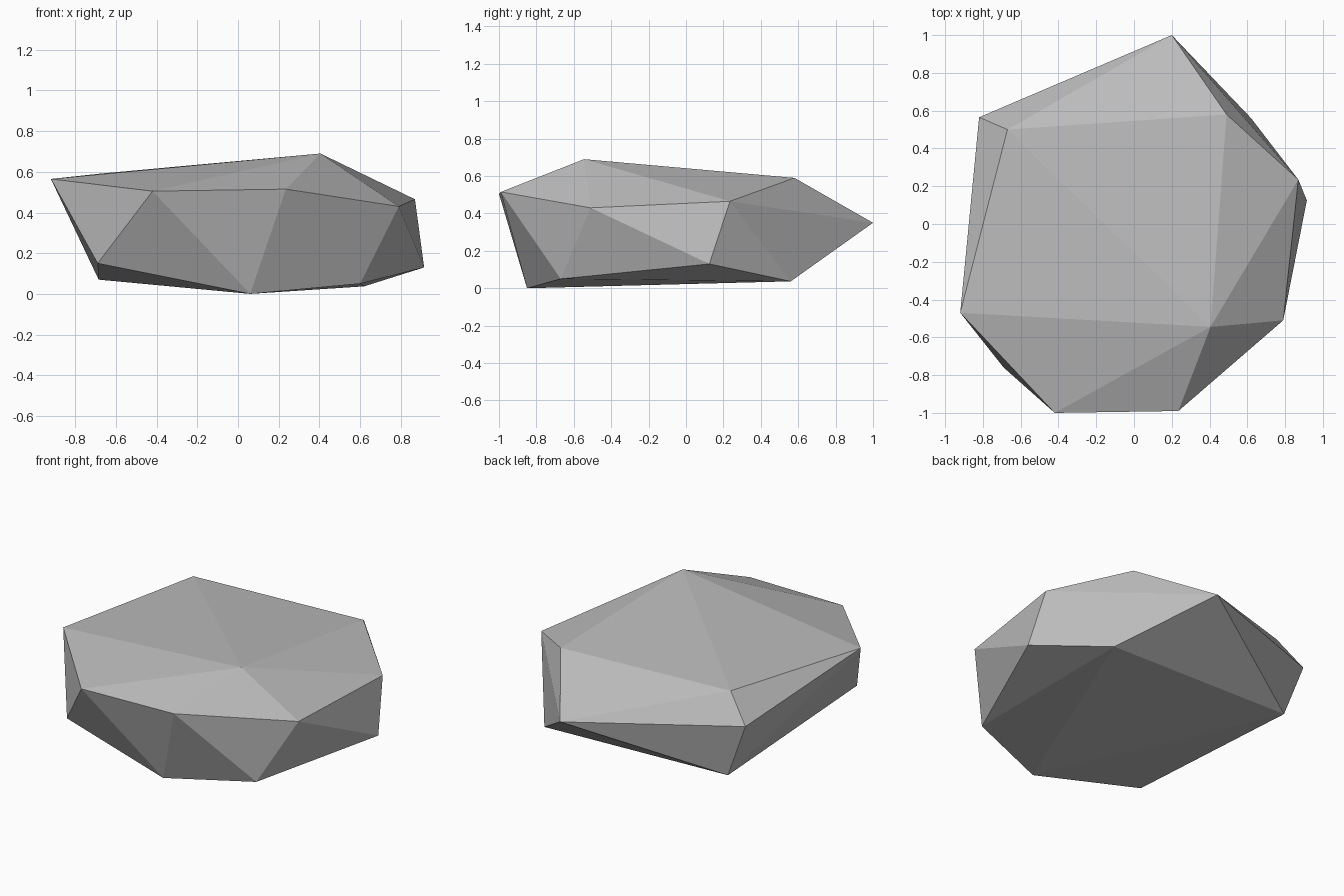
import bpy, bmesh

if "Cube" in bpy.data.objects:
    bpy.data.objects.remove(bpy.data.objects["Cube"])

# Corners of the rock, ring by ring; the faceted surface is their convex hull
upper = [(-0.92, -0.47, 0.565), (0.405, -0.545, 0.69), (0.49, 0.58, 0.59), (-0.67, 0.50, 0.592)]
middle = [(-0.42, -1.0, 0.505), (0.235, -0.99, 0.515), (0.79, -0.51, 0.43), (0.87, 0.235, 0.465),
          (0.20, 1.0, 0.35), (-0.82, 0.565, 0.426)]
lower = [(0.915, 0.125, 0.13), (0.62, 0.56, 0.037), (0.60, -0.67, 0.05), (0.06, -0.85, 0.0),
         (-0.69, -0.76, 0.15), (-0.685, 0.55, 0.07)]

# Rock body
bm = bmesh.new()
for co in upper + middle + lower:
    bm.verts.new(co)
bmesh.ops.convex_hull(bm, input=bm.verts)
bmesh.ops.recalc_face_normals(bm, faces=bm.faces)
for f in bm.faces:
    f.smooth = False

mesh = bpy.data.meshes.new("rock")
bm.to_mesh(mesh)
bm.free()
rock = bpy.data.objects.new("rock", mesh)
bpy.context.collection.objects.link(rock)

# Stone colour
stone = bpy.data.materials.new("stone grey")
stone.diffuse_color = (0.5, 0.5, 0.5, 1)
stone.use_nodes = True
stone.node_tree.nodes["Principled BSDF"].inputs["Base Color"].default_value = stone.diffuse_color
mesh.materials.append(stone)
